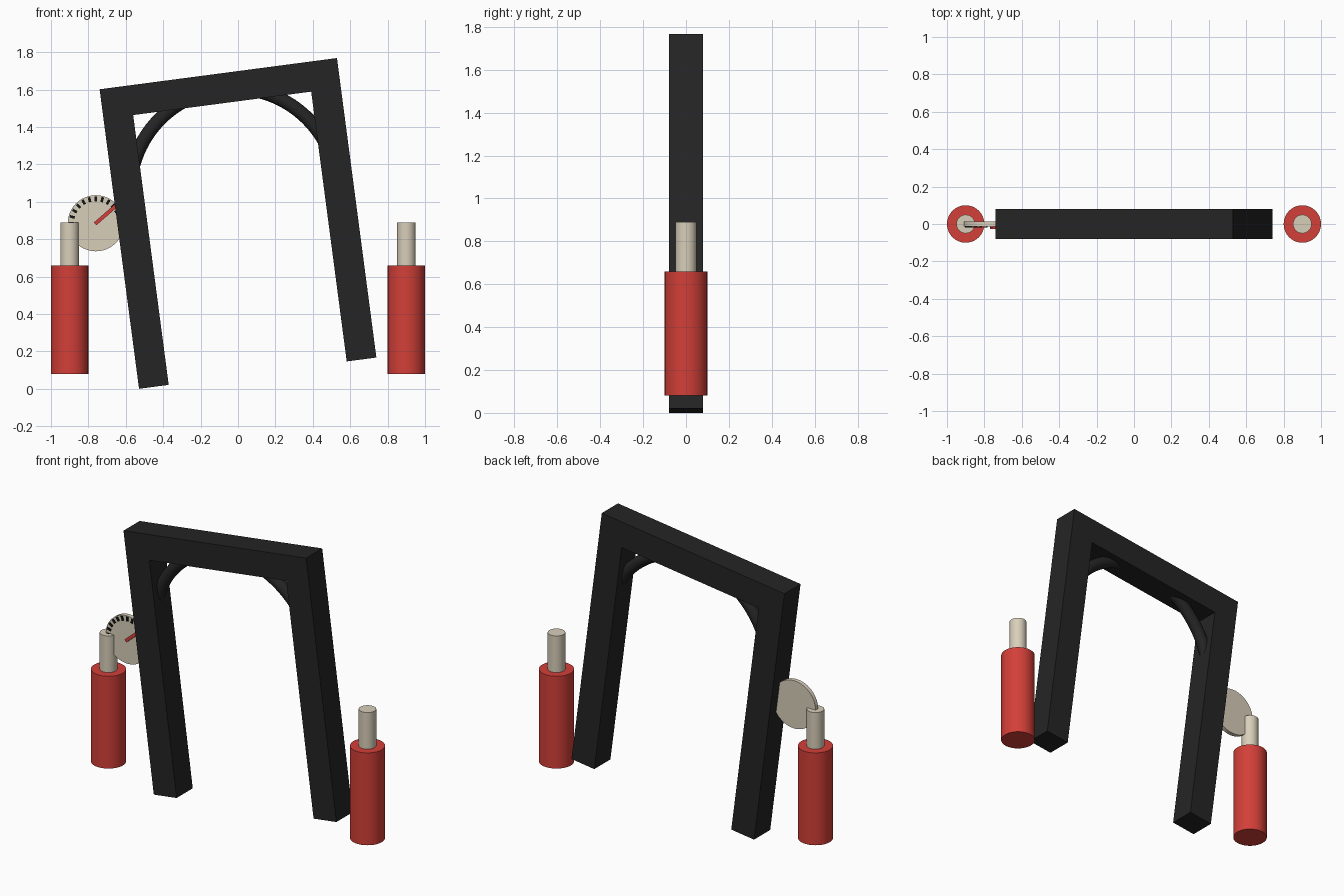
import bpy, math
from mathutils import Matrix, Vector

if "Cube" in bpy.data.objects:
    bpy.data.objects.remove(bpy.data.objects["Cube"])


def material(name, color):
    m = bpy.data.materials.new(name)
    m.diffuse_color = (*color, 1)
    m.use_nodes = True
    m.node_tree.nodes["Principled BSDF"].inputs["Base Color"].default_value = m.diffuse_color
    return m


black = material("black", (0.018, 0.018, 0.018))
red = material("red", (0.65, 0.05, 0.04))
cream = material("cream", (0.69, 0.62, 0.49))
ink = material("ink", (0.006, 0.006, 0.006))


def mesh_object(name, verts, faces, mat):
    me = bpy.data.meshes.new(name)
    me.from_pydata(verts, [], faces)
    me.materials.append(mat)
    ob = bpy.data.objects.new(name, me)
    bpy.context.collection.objects.link(ob)
    return ob


def cylinder(name, loc, radius, depth, mat, rot=(0, 0, 0), sides=32):
    bpy.ops.mesh.primitive_cylinder_add(vertices=sides, radius=radius, depth=depth,
                                        location=loc, rotation=rot)
    ob = bpy.context.object
    ob.name = name
    ob.data.materials.append(mat)
    bpy.ops.object.shade_smooth_by_angle(angle=math.radians(35))
    return ob


def bar(name, center, angle, r0, r1, width, y0, y1, mat):
    """Thin radial box on the dial face, from radius r0 to r1."""
    d = Vector((math.cos(angle), 0, math.sin(angle)))
    n = Vector((-d.z, 0, d.x)) * width / 2
    c = Vector((center[0], 0, center[1]))
    verts = [c + d * r + n * s + Vector((0, y, 0))
             for y in (y0, y1) for r, s in ((r0, -1), (r1, -1), (r1, 1), (r0, 1))]
    faces = [(0, 1, 2, 3), (7, 6, 5, 4), (0, 4, 5, 1), (1, 5, 6, 2), (2, 6, 7, 3), (3, 7, 4, 0)]
    return mesh_object(name, verts, faces, mat)


# Leaning portal frame: a U-shaped profile extruded in depth
W, H, T, D = 1.28, 1.615, 0.16, 0.08
tilt = math.radians(7.5)
ca, sa = math.cos(tilt), math.sin(tilt)
# local origin is the outer left foot, which touches the ground
place = Matrix.Translation((-(W * ca - H * sa) / 2, 0, 0)) @ Matrix.Rotation(-tilt, 4, 'Y')
profile = [(0, 0), (T, 0), (T, H - T), (W - T, H - T), (W - T, 0), (W, 0), (W, H), (0, H)]
n = len(profile)
verts = [(x, y, z) for y in (-D, D) for x, z in profile]
quads = [(0, 1, 2, 7), (2, 3, 6, 7), (3, 4, 5, 6)]
faces = quads + [tuple(i + n for i in reversed(q)) for q in quads]
faces += [(i, i + n, (i + 1) % n + n, (i + 1) % n) for i in range(n)]
frame = mesh_object("portal_frame", verts, faces, black)
frame.matrix_world = place

# Round arch brace fitted in the frame corners
R, r, segs, ring = 0.557, 0.037, 48, 16
cx, cz = W / 2, H - 0.64
verts, faces = [], []
for i in range(segs + 1):
    a = math.pi * i / segs
    for j in range(ring):
        b = 2 * math.pi * j / ring
        rr = R + r * math.cos(b)
        verts.append((cx + rr * math.cos(a), r * math.sin(b), cz + rr * math.sin(a)))
for i in range(segs):
    for j in range(ring):
        k = (j + 1) % ring
        faces.append((i * ring + j, i * ring + k, (i + 1) * ring + k, (i + 1) * ring + j))
faces += [tuple(reversed(range(ring))), tuple(range(segs * ring, (segs + 1) * ring))]
arch = mesh_object("arch_brace", verts, faces, black)
arch.matrix_world = place
bpy.context.view_layer.objects.active = arch
arch.select_set(True)
bpy.ops.object.shade_smooth_by_angle(angle=math.radians(35))
arch.select_set(False)

# Piston on each side
for side, x in (("left", -0.9), ("right", 0.9)):
    cylinder(side + "_piston_body", (x, 0, 0.37), 0.1, 0.58, red)
    cylinder(side + "_piston_rod", (x, 0, 0.765), 0.05, 0.25, cream)

# Dial gauge on the left leg
dial = (-0.76, 0.885)
cylinder("gauge_dial", (dial[0], 0, dial[1]), 0.15, 0.026, cream, (math.pi / 2, 0, 0), 48)
for i in range(13):
    bar("gauge_tick", dial, math.radians(15 * i), 0.117, 0.144, 0.014, -0.018, -0.012, ink)
bar("gauge_needle", dial, math.radians(41), -0.005, 0.14, 0.02, -0.027, -0.012, red)
